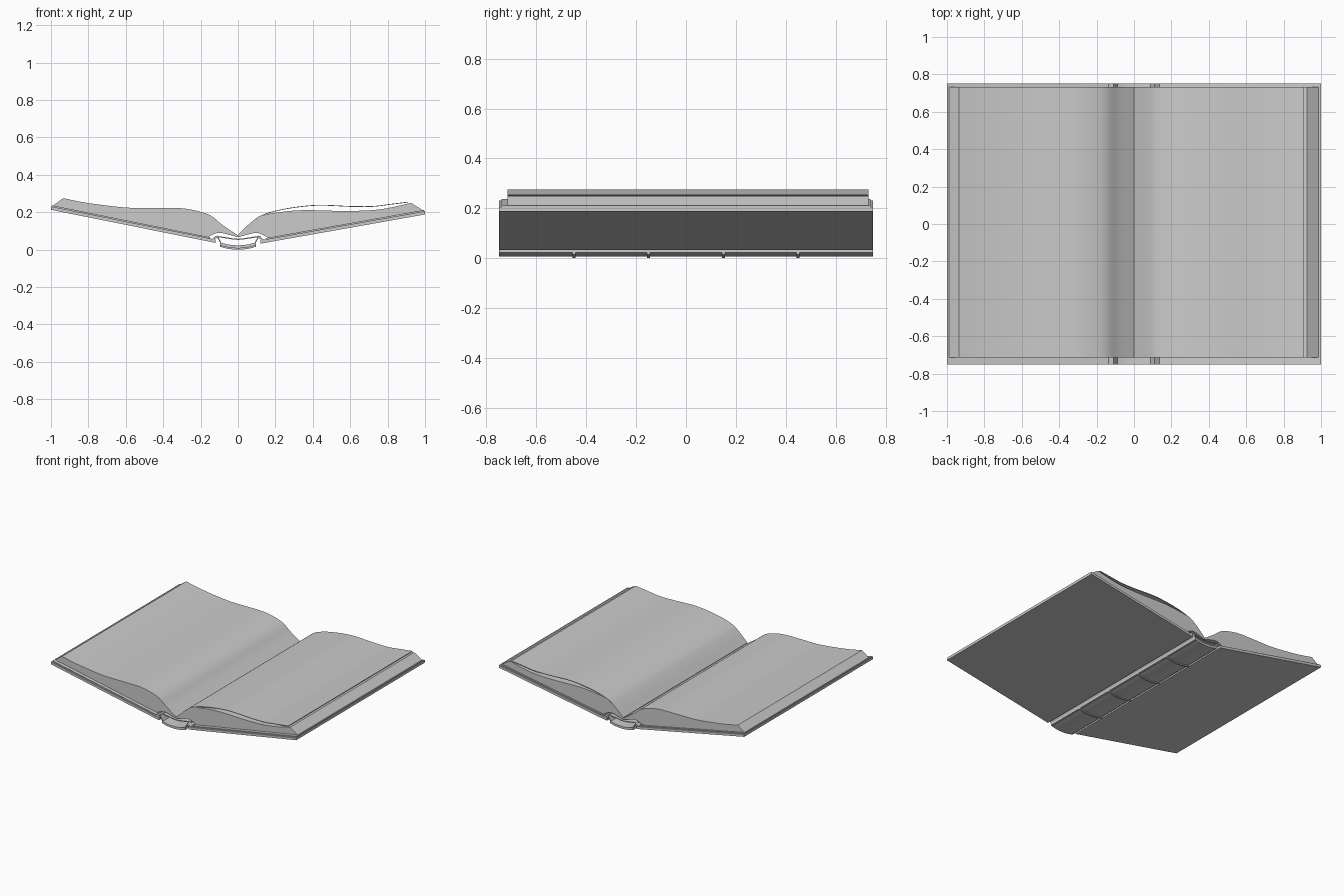
import bpy, bmesh
from mathutils import Vector

if "Cube" in bpy.data.objects:
    bpy.data.objects.remove(bpy.data.objects["Cube"])


def smooth(pts, n=5):
    # Catmull-Rom curve through the points
    p = [Vector(q) for q in pts]
    p = [2 * p[0] - p[1]] + p + [2 * p[-1] - p[-2]]
    out = []
    for i in range(1, len(p) - 2):
        a, b, c, d = p[i - 1:i + 3]
        for k in range(n):
            t = k / n
            out.append(0.5 * (2 * b + (c - a) * t + (2 * a - 5 * b + 4 * c - d) * t * t
                              + (3 * b - a - 3 * c + d) * t ** 3))
    return [tuple(v) for v in out] + [tuple(pts[-1])]


def extrude(name, outline, y0, y1):
    # extrude a closed x-z outline along y
    bm = bmesh.new()
    face = bm.faces.new([bm.verts.new((x, y0, z)) for x, z in outline])
    res = bmesh.ops.extrude_face_region(bm, geom=[face])
    verts = [g for g in res["geom"] if isinstance(g, bmesh.types.BMVert)]
    bmesh.ops.translate(bm, verts=verts, vec=(0, y1 - y0, 0))
    bmesh.ops.recalc_face_normals(bm, faces=bm.faces[:])
    me = bpy.data.meshes.new(name)
    bm.to_mesh(me)
    bm.free()
    ob = bpy.data.objects.new(name, me)
    bpy.context.collection.objects.link(ob)
    bpy.context.view_layer.objects.active = ob
    ob.select_set(True)
    bpy.ops.object.shade_smooth_by_angle(angle=0.5)
    ob.select_set(False)
    return ob


def strip(name, pts, thick, y0, y1):
    # thin sheet: path plus its copy raised by thick
    return extrude(name, pts + [(x, z + thick) for x, z in reversed(pts)], y0, y1)


HALF = 0.75
PY0, PY1 = -0.715, 0.732

# cover boards and the endpapers pasted on them
for side, s, edge in (("left", -1, 0.213), ("right", 1, 0.188)):
    inner = 0.036 if s < 0 else 0.032
    strip(side + "_cover", [(s * 1.0, edge), (s * 0.12, inner)], 0.018, -HALF, HALF)
    strip(side + "_endpaper", [(s * 0.995, edge + 0.017), (s * 0.15, inner + 0.023)],
          0.007, -0.74, 0.74)
    # folded cloth hinge between board and spine
    strip(side + "_hinge", [(s * 0.135, inner + 0.012), (s * 0.122, inner + 0.022),
                            (s * 0.11, 0.063), (s * 0.1, 0.045), (s * 0.085, 0.018)],
          0.012, -HALF, HALF)

# rounded spine with raised bands
spine = smooth([(-0.095, 0.022), (-0.05, 0.011), (0, 0.007), (0.05, 0.011), (0.095, 0.022)], 3)
strip("spine", spine, 0.016, -HALF, HALF)
for i in range(4):
    y = -0.45 + 0.3 * i
    strip(f"spine_band_{i + 1}", [(x, z - 0.007) for x, z in spine], 0.012, y - 0.006, y + 0.006)

# lining at the back of the sewn pages
strip("spine_lining", smooth([(-0.12, 0.068), (-0.07, 0.061), (0, 0.052),
                              (0.07, 0.061), (0.12, 0.068)], 3), 0.006, PY0, PY1)

# left page block
left_top = smooth([(-0.935, 0.275), (-0.8, 0.249), (-0.6, 0.225), (-0.45, 0.223), (-0.3, 0.221),
                   (-0.2, 0.202), (-0.14, 0.178), (-0.08, 0.13), (0, 0.076)])
left_under = smooth([(0, 0.066), (-0.05, 0.08), (-0.1, 0.09), (-0.14, 0.078), (-0.17, 0.062)], 3)
extrude("left_pages", left_top + left_under + [(-0.992, 0.234)], PY0, PY1)

# right page block
right_top = smooth([(0.925, 0.25), (0.8, 0.222), (0.7, 0.21), (0.55, 0.207), (0.35, 0.211),
                    (0.22, 0.2), (0.13, 0.182), (0.07, 0.142), (0, 0.076)])
right_under = smooth([(0, 0.066), (0.05, 0.08), (0.1, 0.09), (0.14, 0.075), (0.17, 0.058)], 3)
extrude("right_pages", right_top + right_under + [(0.99, 0.209)], PY0, PY1)

# single page lifting off the right block
strip("loose_page", smooth([(0.0, 0.076), (0.07, 0.142), (0.13, 0.182), (0.25, 0.215), (0.42, 0.235),
                            (0.6, 0.229), (0.72, 0.229), (0.82, 0.241), (0.91, 0.252)]),
      0.004, PY0, PY1)
